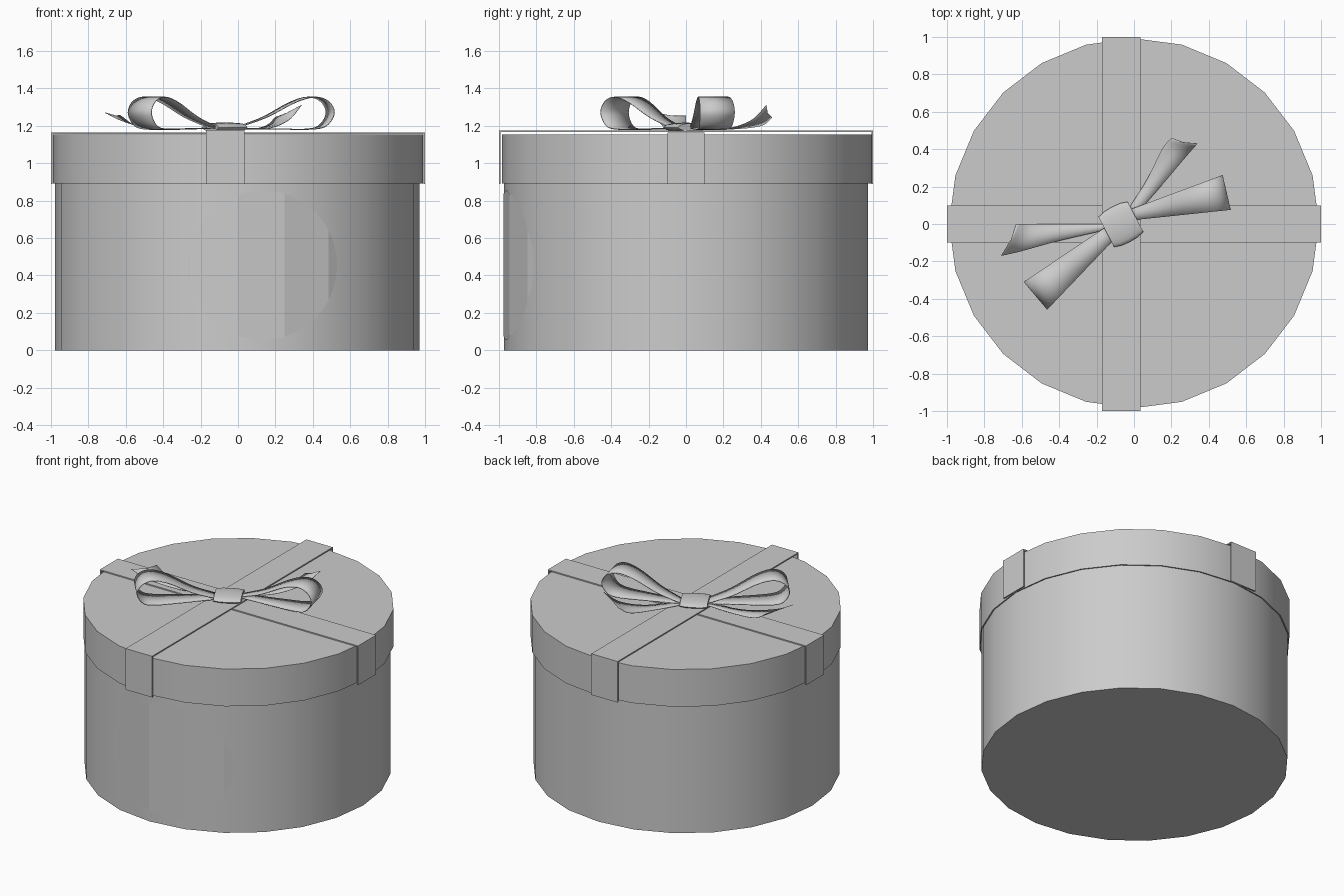
import bpy, bmesh, math
from math import sin, cos, pi
from mathutils import Vector

if "Cube" in bpy.data.objects:
    bpy.data.objects.remove(bpy.data.objects["Cube"], do_unlink=True)

grey = bpy.data.materials.new("plain grey")
grey.use_nodes = True
COLOUR = (0.6, 0.6, 0.6, 1)
grey.diffuse_color = COLOUR
grey.node_tree.nodes["Principled BSDF"].inputs["Base Color"].default_value = COLOUR

SIDES = 24


def finish(name, bm, smooth=True, thickness=0, recalc=True):
    """Turn a bmesh into a named object with the shared material."""
    if recalc:
        bmesh.ops.recalc_face_normals(bm, faces=bm.faces)
    mesh = bpy.data.meshes.new(name)
    bm.to_mesh(mesh)
    bm.free()
    mesh.materials.append(grey)
    obj = bpy.data.objects.new(name, mesh)
    bpy.context.collection.objects.link(obj)
    if thickness:
        mod = obj.modifiers.new("thickness", 'SOLIDIFY')
        mod.thickness = thickness
        mod.offset = 0
    if smooth:
        bpy.ops.object.select_all(action='DESELECT')
        obj.select_set(True)
        bpy.context.view_layer.objects.active = obj
        bpy.ops.object.shade_smooth_by_angle(angle=math.radians(35))
    return obj


def loft(name, rings, closed=False, caps=False, **options):
    """Skin a surface across rows of points."""
    bm = bmesh.new()
    rows = [[bm.verts.new(p) for p in ring] for ring in rings]
    for a, b in zip(rows, rows[1:]):
        n = len(a)
        for i in range(n if closed else n - 1):
            j = (i + 1) % n
            bm.faces.new((a[i], a[j], b[j], b[i]))
    if caps:
        bm.faces.new(rows[0])
        bm.faces.new(rows[-1])
    return finish(name, bm, **options)


def circle(radius, z, cx=0, cy=0):
    return [(cx + radius * cos(2 * pi * i / SIDES), cy + radius * sin(2 * pi * i / SIDES), z)
            for i in range(SIDES)]


def spline(points, steps=6):
    """Smooth curve through the given points."""
    pts = [Vector(p) for p in points]
    pts = [2 * pts[0] - pts[1]] + pts + [2 * pts[-1] - pts[-2]]
    out = []
    for a, b, c, d in zip(pts, pts[1:], pts[2:], pts[3:]):
        for k in range(steps):
            t = k / steps
            out.append(0.5 * (2 * b + (c - a) * t + (2 * a - 5 * b + 4 * c - d) * t ** 2
                              + (3 * b - a - 3 * c + d) * t ** 3))
    return out + [pts[-2]]


# Box body and hollow lid
BODY_X, BODY_R = -0.004, 0.974
loft("box_body", [circle(BODY_R, 0, BODY_X), circle(BODY_R, 1.13, BODY_X)], True, True)
loft("lid", [circle(0.98, 1.14, 0, 0.004), circle(0.98, 0.892, 0, 0.004),
             circle(0.988, 0.892, 0, 0.004), circle(0.988, 1.153, 0, 0.004)], True, True)


# Ribbon straps folded over the lid
def strap(name, top, along_y, low, high):
    outer, inner, foot, t = 1.0, 0.991, 0.888, 0.008
    profile = [(-outer, foot), (-outer, top), (outer, top), (outer, foot),
               (inner, foot), (inner, top - t), (-inner, top - t), (-inner, foot)]
    bm = bmesh.new()
    sides = []
    for w in (low, high):
        sides.append([bm.verts.new((w, s, z) if along_y else (s, w, z)) for s, z in profile])
    n = len(profile)
    for i in range(n):
        j = (i + 1) % n
        bm.faces.new((sides[0][i], sides[0][j], sides[1][j], sides[1][i]))
    for side in sides:
        bm.faces.new(side)
    finish(name, bm, smooth=False)


strap("side_to_side_strap", 1.163, False, -0.1, 0.1)
strap("front_to_back_strap", 1.176, True, -0.17, 0.034)


# Round label folded over the flat sides of the box
def wall_y(x):
    step = 2 * pi / SIDES
    radius = BODY_R + 0.003
    k = math.floor(math.asin((x - BODY_X) / radius) / step + 1e-4)
    x0, x1 = radius * sin(k * step), radius * sin((k + 1) * step)
    y0, y1 = radius * cos(k * step), radius * cos((k + 1) * step)
    return -(y0 + (y1 - y0) * (x - BODY_X - x0) / (x1 - x0))


bm = bmesh.new()
rim = [bm.verts.new((0.13 + 0.4 * cos(2 * pi * i / 48), 0, 0.455 + 0.4 * sin(2 * pi * i / 48)))
       for i in range(48)]
bm.faces.new(rim)
for k in (-1, 0, 1, 2):
    cut = BODY_X + (BODY_R + 0.003) * sin(k * 2 * pi / SIDES)
    bmesh.ops.bisect_plane(bm, geom=bm.verts[:] + bm.edges[:] + bm.faces[:],
                           plane_co=(cut, 0, 0), plane_no=(1, 0, 0))
for v in bm.verts:
    v.co.y = wall_y(v.co.x)
for f in bm.faces:
    f.normal_update()
    if f.normal.y > 0:
        f.normal_flip()
finish("round_label", bm, smooth=False, recalc=False)

# Bow loops: a teardrop path that widens away from the knot
TEARDROP = [(0, 1.19, 0), (0.3, 1.245, 0), (0.6, 1.325, 0), (0.8, 1.353, 0), (0.94, 1.33, 0),
            (1, 1.27, 0), (0.93, 1.205, 0), (0.8, 1.183, 0), (0.5, 1.182, 0), (0, 1.188, 0)]


def bow_loop(name, start, end, narrow, wide):
    start, end = Vector(start), Vector(end)
    across = (end - start).orthogonal().normalized()
    rings = []
    for p in spline(TEARDROP):
        middle = start.lerp(end, p.x)
        half = narrow + (wide - narrow) * p.x
        rings.append([(*(middle + across * half * s), p.y) for s in (-1, 0, 1)])
    loft(name, rings, thickness=0.005)


bow_loop("left_bow_loop", (-0.01, 0.05), (0.493, 0.168), 0.03, 0.095)
bow_loop("right_bow_loop", (-0.13, -0.05), (-0.525, -0.382), 0.04, 0.097)


# Bow tails: surface between two edge curves, with a shallow notch at the tip
def tail(name, edge_a, edge_b):
    a, b = spline(edge_a), spline(edge_b)
    rings = []
    for i, (p, q) in enumerate(zip(a, b)):
        back = a[max(i - 2, 0)].lerp(b[max(i - 2, 0)], 0.5)
        middle = p.lerp(q, 0.5)
        if i == len(a) - 1:
            middle = middle.lerp(back, 0.4)
        rings.append([p, middle, q])
    loft(name, rings, thickness=0.003)


tail("back_tail",
     [(-0.03, 0.08, 1.185), (0.07, 0.24, 1.182), (0.15, 0.4, 1.2), (0.2, 0.46, 1.245)],
     [(0.02, 0.06, 1.185), (0.16, 0.22, 1.185), (0.27, 0.35, 1.23), (0.34, 0.43, 1.31)])
tail("side_tail",
     [(-0.14, 0, 1.185), (-0.35, 0, 1.182), (-0.53, 0, 1.195), (-0.63, 0, 1.255)],
     [(-0.14, -0.03, 1.185), (-0.4, -0.09, 1.182), (-0.6, -0.145, 1.22), (-0.71, -0.17, 1.27)])

# Knot: flattened barrel lying along the bow
axis = Vector((cos(0.48), sin(0.48), 0))
side = Vector((-axis.y, axis.x, 0))
rings = []
for u, scale in ((-0.088, 0.86), (-0.05, 0.97), (0, 1), (0.05, 0.97), (0.088, 0.86)):
    centre = Vector((-0.07, -0.002, 1.192)) + axis * u
    rings.append([centre + side * 0.105 * scale * cos(2 * pi * i / 20)
                  + Vector((0, 0, 0.025 * scale * sin(2 * pi * i / 20))) for i in range(20)])
loft("bow_knot", rings, True, True)
